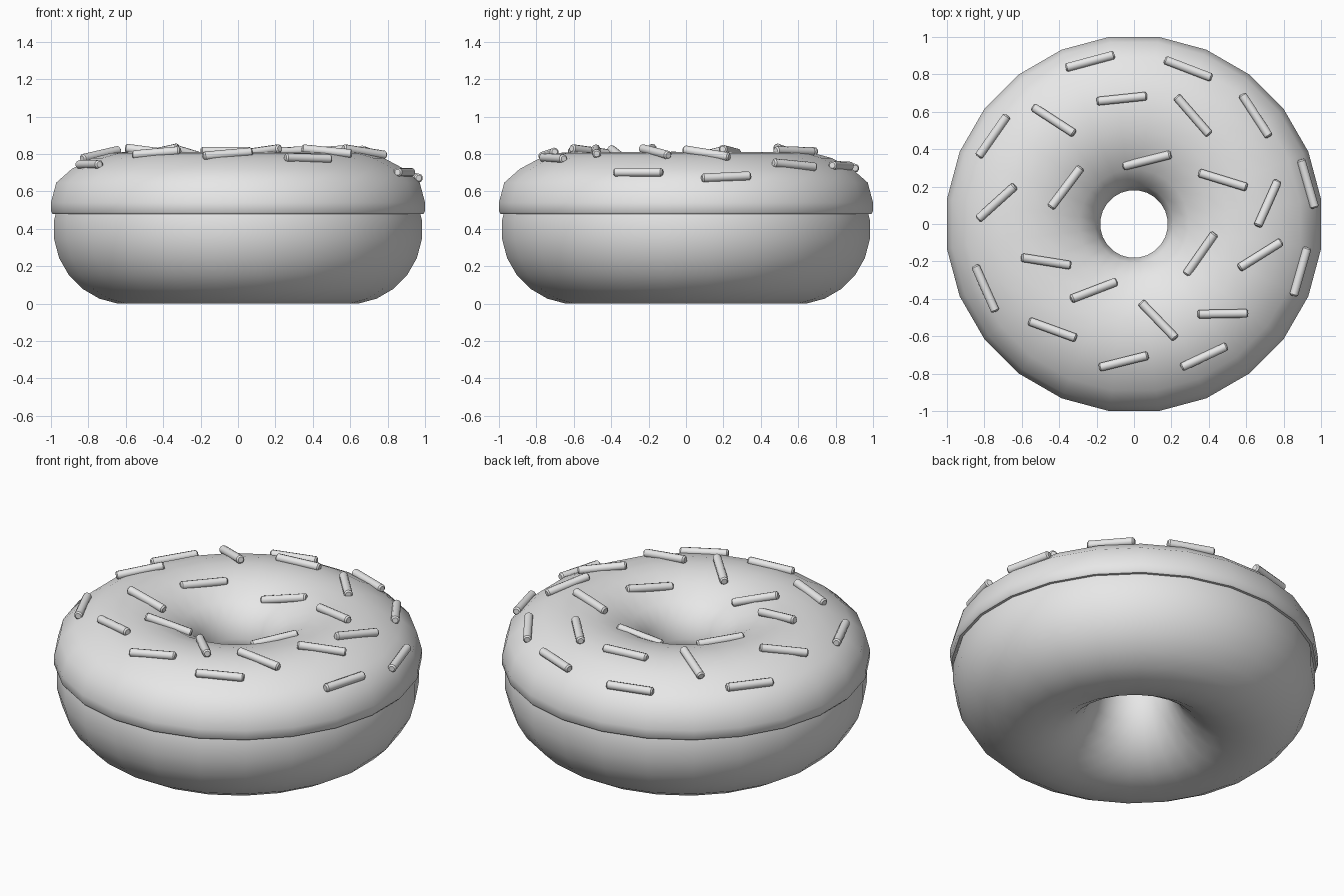
import bpy
import math
from mathutils import Matrix, Vector

cube = bpy.data.objects.get("Cube")
if cube:
    bpy.data.objects.remove(cube, do_unlink=True)

grey = bpy.data.materials.new("plain grey")
grey.use_nodes = True
colour = (0.8, 0.8, 0.8, 1)
grey.diffuse_color = colour
grey.node_tree.nodes["Principled BSDF"].inputs["Base Color"].default_value = colour

SIDES = 24
STEP = math.tau / SIDES
RING = 0.595          # radius of the ring's centre line


def lathe(name, profile, sides, close_profile):
    """Revolve (radius, height) points around z, either as a loop or a capped strip."""
    count = len(profile)
    verts, faces = [], []
    for s in range(sides):
        a = (s + 0.5) * math.tau / sides
        verts += [(r * math.cos(a), r * math.sin(a), z) for r, z in profile]
    for s in range(sides):
        here, there = s * count, (s + 1) % sides * count
        for p in range(count if close_profile else count - 1):
            q = (p + 1) % count
            faces.append((here + p, there + p, there + q, here + q))
    if not close_profile:
        faces.append([s * count for s in reversed(range(sides))])
        faces.append([s * count + count - 1 for s in range(sides)])
    mesh = bpy.data.meshes.new(name)
    mesh.from_pydata(verts, [], faces)
    mesh.materials.append(grey)
    return mesh


def place(name, mesh, matrix=Matrix()):
    obj = bpy.data.objects.new(name, mesh)
    bpy.context.collection.objects.link(obj)
    obj.matrix_world = matrix
    return obj


def smooth(obj):
    bpy.ops.object.select_all(action='DESELECT')
    obj.select_set(True)
    bpy.context.view_layer.objects.active = obj
    bpy.ops.object.shade_smooth_by_angle(angle=math.radians(40))


# Dough: a plain ring with a round section
tube = 0.4
middle = tube * math.cos(STEP / 2)
dough_profile = [(RING + tube * math.cos((i + 0.5) * STEP),
                  middle + tube * math.sin((i + 0.5) * STEP)) for i in range(SIDES)]
smooth(place("dough", lathe("dough", dough_profile, SIDES, True)))

# Icing: a domed shell with a small lip, the same on both sides of the ring
half = [(0.404, 0.48), (0.412, 0.49), (0.414, 0.54), (0.385, 0.647),
        (0.302, 0.72), (0.193, 0.778), (0.09, 0.806)]
icing_profile = [(RING + d, z) for d, z in half] + [(RING, 0.812)]
icing_profile += [(RING - d, z) for d, z in reversed(half)]
smooth(place("icing", lathe("icing", icing_profile, SIDES, True)))


def icing_point(x, y):
    """Point on the icing above (x, y)."""
    d = min(abs(math.hypot(x, y) - RING), 0.41)
    curve = [(0, 0.812)] + half[:1:-1]
    for (d0, z0), (d1, z1) in zip(curve, curve[1:]):
        if d <= d1:
            return Vector((x, y, z0 + (z1 - z0) * (d - d0) / (d1 - d0)))
    return Vector((x, y, curve[-1][1]))


# Sprinkles: short rods with rounded ends, lying along the icing
rod = lathe("sprinkle", [(0.016, -0.135), (0.024, -0.127),
                         (0.024, 0.127), (0.016, 0.135)], 10, False)

# Position and turn in degrees, seen from above
spots = [(-.235, .87, 15), (.29, .83, -21), (-.065, .67, 6), (-.43, .555, -33),
         (.315, .58, -49), (.65, .58, -57), (-.755, .47, 55), (.07, .34, 14),
         (-.365, .195, 53), (.475, .235, -17), (.715, .11, 66), (.93, .215, -74),
         (-.735, .115, 42), (-.47, -.2, -9), (.355, -.16, 55), (.675, -.165, 32),
         (.89, -.255, 74), (-.795, -.345, -66), (-.215, -.355, 21), (.13, -.515, -46),
         (.475, -.48, 1), (-.435, -.565, -20), (-.055, -.735, 14), (.375, -.71, 25)]
for i, (x, y, turn) in enumerate(spots):
    a = math.radians(turn)
    reach = Vector((math.cos(a), math.sin(a))) * 0.06
    ahead = icing_point(x + reach.x, y + reach.y)
    behind = icing_point(x - reach.x, y - reach.y)
    along = (ahead - behind).normalized()
    centre = icing_point(x, y) + Vector((0, 0, 0.008))
    matrix = Matrix.Translation(centre) @ along.to_track_quat('Z', 'Y').to_matrix().to_4x4()
    sprinkle = place(f"sprinkle_{i + 1}", rod, matrix)
smooth(sprinkle)
